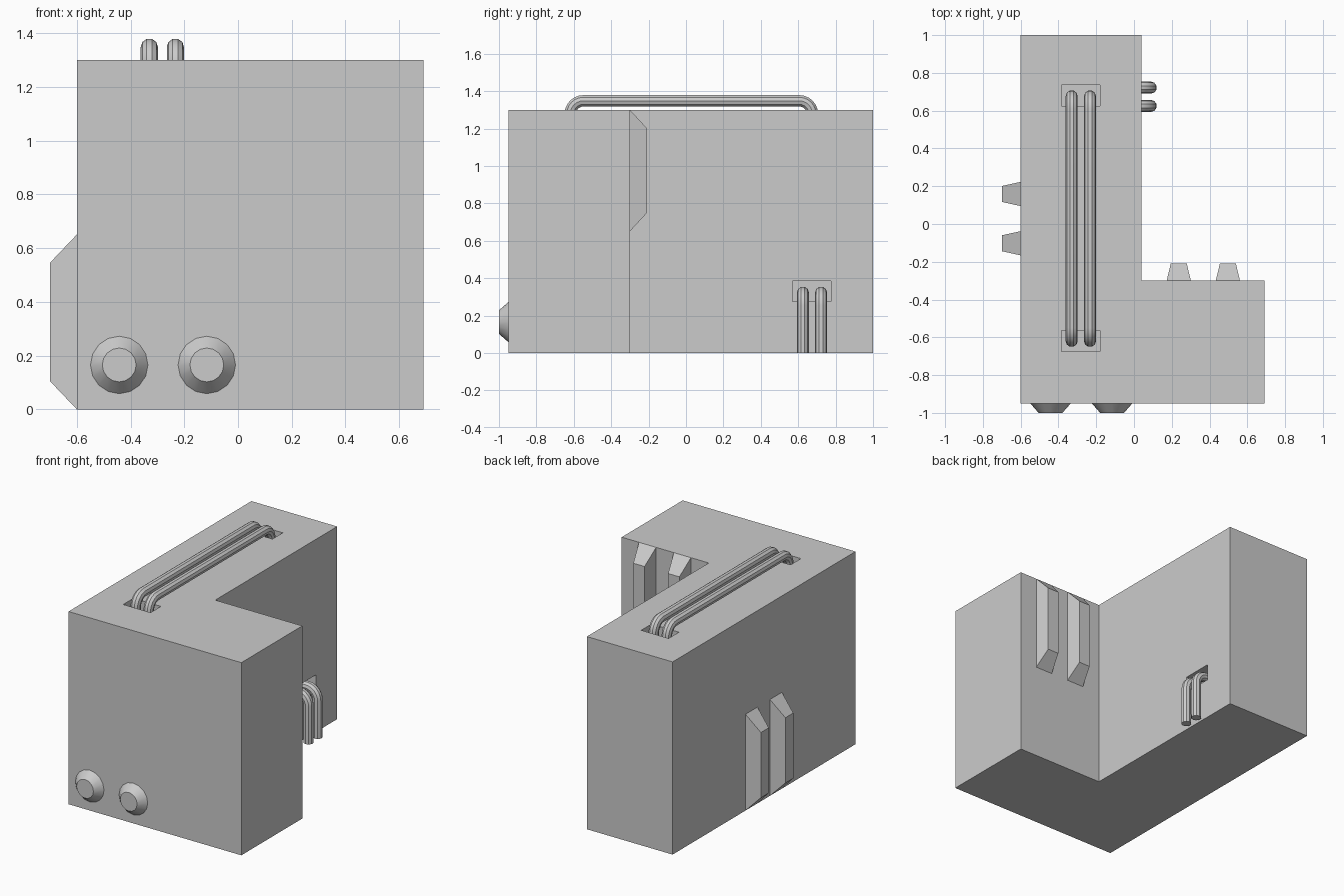
import bpy, bmesh
from math import pi, sin, cos, radians
from mathutils import Vector, Matrix

if "Cube" in bpy.data.objects:
    bpy.data.objects.remove(bpy.data.objects["Cube"])


def add_mesh(name, bm):
    bmesh.ops.recalc_face_normals(bm, faces=bm.faces)
    me = bpy.data.meshes.new(name)
    bm.to_mesh(me)
    bm.free()
    ob = bpy.data.objects.new(name, me)
    bpy.context.collection.objects.link(ob)
    return ob


def activate(ob):
    bpy.ops.object.select_all(action='DESELECT')
    ob.select_set(True)
    bpy.context.view_layer.objects.active = ob


def smooth(ob):
    activate(ob)
    bpy.ops.object.shade_smooth_by_angle(angle=radians(35))


def box(name, lo, hi):
    lo, hi = Vector(lo), Vector(hi)
    bm = bmesh.new()
    bmesh.ops.create_cube(bm, size=1)
    bmesh.ops.scale(bm, vec=hi - lo, verts=bm.verts)
    bmesh.ops.translate(bm, vec=(lo + hi) / 2, verts=bm.verts)
    return add_mesh(name, bm)


# L-shaped building body
plan = [(-0.60, -0.95), (0.69, -0.95), (0.69, -0.30),
        (0.04, -0.30), (0.04, 1.0), (-0.60, 1.0)]
bm = bmesh.new()
base = bm.faces.new([bm.verts.new((x, y, 0)) for x, y in plan])
ext = bmesh.ops.extrude_face_region(bm, geom=[base], use_keep_orig=True)
bmesh.ops.translate(bm, vec=(0, 0, 1.30),
                    verts=[v for v in ext['geom'] if isinstance(v, bmesh.types.BMVert)])
body = add_mesh("body", bm)

# Pockets where the pipes enter the body
D = 0.08
pockets = [((-0.385, -0.675, 1.30 - D), (-0.18, -0.565, 1.4)),
           ((-0.385, 0.625, 1.30 - D), (-0.18, 0.735, 1.4)),
           ((0.04 - D, 0.57, 0.275), (0.14, 0.775, 0.385))]
for i, (lo, hi) in enumerate(pockets):
    cutter = box(f"pocket_cutter_{i}", lo, hi)
    cutter.hide_render = True
    mod = body.modifiers.new("pocket", 'BOOLEAN')
    mod.operation, mod.solver, mod.object = 'DIFFERENCE', 'EXACT', cutter
    activate(body)
    bpy.ops.object.modifier_apply(modifier=mod.name)
    bpy.data.objects.remove(cutter)


# Tapered wall ribs: local x along wall, y outwards, z up
def rib(name, wall_point, angle, z0, z1, depth, end):
    bm = bmesh.new()
    rings = []
    for out, w, a, b in ((0, 0.064, z0, z1), (depth, 0.042, z0 + end, z1 - end)):
        rings.append([bm.verts.new((x, out, z))
                      for x, z in ((-w, a), (w, a), (w, b), (-w, b))])
    for ring in rings:
        bm.faces.new(ring)
    for i in range(4):
        j = (i + 1) % 4
        bm.faces.new((rings[0][i], rings[0][j], rings[1][j], rings[1][i]))
    ob = add_mesh(name, bm)
    ob.data.transform(Matrix.Translation((*wall_point, 0)) @ Matrix.Rotation(angle, 4, 'Z'))


for i, y in enumerate((-0.102, 0.159)):
    rib(f"left_rib_{i}", (-0.60, y), pi / 2, 0, 0.65, 0.10, 0.105)
for i, x in enumerate((0.237, 0.497)):
    rib(f"back_rib_{i}", (x, -0.30), 0, 0.65, 1.30, 0.092, 0.10)

# Conical ports on the front
for i, x in enumerate((-0.442, -0.116)):
    bm = bmesh.new()
    bmesh.ops.create_cone(bm, cap_ends=True, segments=16,
                          radius1=0.107, radius2=0.063, depth=0.05)
    bm.transform(Matrix.Translation((x, -0.975, 0.165)) @ Matrix.Rotation(pi / 2, 4, 'X'))
    smooth(add_mesh(f"front_port_{i}", bm))


# Pipes swept along a path with rounded corners
def pipe(name, points, r, bend):
    pts = [Vector(p) for p in points]
    path = [pts[0]]
    for a, p, b in zip(pts, pts[1:], pts[2:]):
        u, v = (a - p).normalized(), (b - p).normalized()
        c = p + (u + v) * bend
        for k in range(7):
            t = k / 6 * pi / 2
            path.append(c - v * bend * cos(t) - u * bend * sin(t))
    path.append(pts[-1])
    cu = bpy.data.curves.new(name, 'CURVE')
    cu.dimensions = '3D'
    cu.bevel_depth, cu.bevel_resolution, cu.use_fill_caps = r, 3, True
    sp = cu.splines.new('POLY')
    sp.points.add(len(path) - 1)
    for q, p in zip(sp.points, path):
        q.co = (*p, 1)
    ob = bpy.data.objects.new(name, cu)
    bpy.context.collection.objects.link(ob)
    activate(ob)
    bpy.ops.object.convert(target='MESH')
    smooth(bpy.context.view_layer.objects.active)


for i, x in enumerate((-0.33, -0.233)):
    z, zb = 1.348, 1.30 - D
    pipe(f"roof_pipe_{i}", [(x, -0.619, zb), (x, -0.619, z), (x, 0.676, z), (x, 0.676, zb)],
         0.032, 0.07)
for i, y in enumerate((0.625, 0.722)):
    pipe(f"side_pipe_{i}", [(0.04 - D, y, 0.323), (0.089, y, 0.323), (0.089, y, 0)],
         0.032, 0.07)
